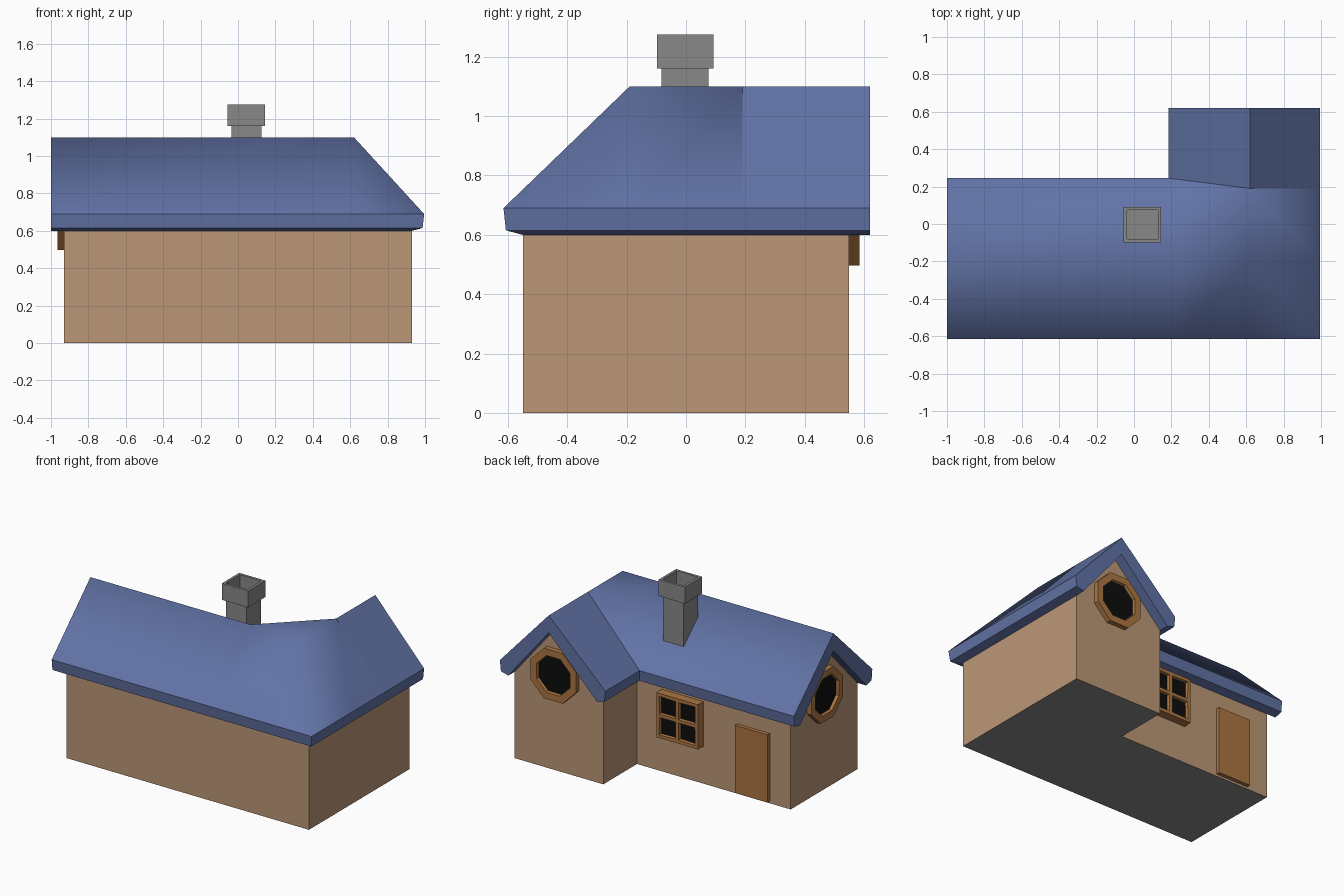
import bpy, bmesh, math
from mathutils import Matrix, Vector

cube = bpy.data.objects.get("Cube")
if cube:
    bpy.data.objects.remove(cube, do_unlink=True)


def material(name, rgb):
    m = bpy.data.materials.new(name)
    m.use_nodes = True
    m.diffuse_color = (*rgb, 1)
    m.node_tree.nodes["Principled BSDF"].inputs["Base Color"].default_value = (*rgb, 1)
    return m


TAN = material("tan_wall", (0.50, 0.31, 0.18))
BLUE = material("blue_roof", (0.12, 0.17, 0.38))
GREY = material("grey_stone", (0.25, 0.25, 0.25))
WOOD = material("brown_wood", (0.41, 0.18, 0.055))
GLASS = material("black_glass", (0.004, 0.004, 0.004))


def finish(name, bm, mats):
    bmesh.ops.recalc_face_normals(bm, faces=bm.faces)
    me = bpy.data.meshes.new(name)
    bm.to_mesh(me)
    bm.free()
    for m in mats:
        me.materials.append(m)
    ob = bpy.data.objects.new(name, me)
    bpy.context.collection.objects.link(ob)
    return ob


def sweep(rings, smooth_cols=0):
    """Join closed profiles, merging points that coincide; cap both ends."""
    bm = bmesh.new()
    cache = {}

    def face(points):
        verts = []
        for p in points:
            key = tuple(round(c, 4) for c in p)
            if key not in cache:
                cache[key] = bm.verts.new(key)
            if cache[key] not in verts:
                verts.append(cache[key])
        return bm.faces.new(verts) if len(verts) > 2 else None

    n = len(rings[0])
    for s in range(len(rings) - 1):
        a, b = rings[s], rings[s + 1]
        for i in range(n):
            j = (i + 1) % n
            f = face([a[i], a[j], b[j], b[i]])
            # the long wing and the hip are rounded, the short wing is flat
            if f and i < smooth_cols and s < len(rings) - 2:
                f.smooth = True
    face(rings[0])
    face(rings[-1])
    return bm


# L-shaped plan: outer wall, ridge and inner wall at each station
FRONT, SIDE, IN_Y, IN_X = -0.55, 0.93, 0.18, 0.25
RIDGE_X, RIDGE_Y, TURN = 0.62, -0.19, 0.19
START, MID, HIP, END = (-1, RIDGE_Y), (0.23, RIDGE_Y), (RIDGE_X, RIDGE_Y), (RIDGE_X, TURN)


def stations(x0, y1):
    corner = (IN_X, IN_Y)
    diag = (-1, 1)
    last = (RIDGE_X, y1)
    return [  # outer, outer direction, ridge, inner ridge, inner, inner direction
        ((x0, FRONT), (0, -1), (x0, RIDGE_Y), (x0, RIDGE_Y), (x0, IN_Y), (0, 1)),
        ((MID[0], FRONT), (0, -1), MID, MID, corner, diag),
        ((RIDGE_X, FRONT), (0, -1), HIP, MID, corner, diag),
        ((SIDE, FRONT), (1, -1), HIP, MID, corner, diag),
        ((SIDE, RIDGE_Y), (1, 0), HIP, MID, corner, diag),
        ((SIDE, TURN), (1, 0), END, END, corner, diag),
        ((SIDE, y1), (1, 0), last, last, (IN_X, y1), (-1, 0)),
    ]


def at(p, z, d=(0, 0), k=0):
    return (p[0] + d[0] * k, p[1] + d[1] * k, z)


# Roof with fascia and soffit
rings = [[at(o, 0.69, od, 0.065), at(r, 1.1), at(ri, 1.1), at(i, 0.69, idr, 0.065),
          at(i, 0.615, idr, 0.057), at(i, 0.6), at(ri, 0.98), at(r, 0.98),
          at(o, 0.6), at(o, 0.615, od, 0.057)]
         for o, od, r, ri, i, idr in stations(-1, 0.62)]
finish("roof", sweep(rings, 3), [BLUE])

# Walls with gable ends and a stone floor
rings = [[at(o, 0), at(o, 0.6), at(r, 0.978), at(ri, 0.978), at(i, 0.6), at(i, 0)]
         for o, od, r, ri, i, idr in stations(-SIDE, 0.55)]
walls = finish("walls", sweep(rings), [TAN, GREY])
for p in walls.data.polygons:
    p.material_index = 1 if p.normal.z < -0.9 else 0


# Chimney
def box(name, lo, hi, mat, rim=0, depth=0):
    bm = bmesh.new()
    bmesh.ops.create_cube(bm, size=1)
    lo, hi = Vector(lo), Vector(hi)
    size = hi - lo
    bmesh.ops.scale(bm, vec=size, verts=bm.verts)
    bmesh.ops.translate(bm, vec=(lo + hi) / 2, verts=bm.verts)
    if rim:
        bm.normal_update()
        top = max(bm.faces, key=lambda f: f.calc_center_median().z)
        bmesh.ops.inset_region(bm, faces=[top], thickness=rim)
        hole = bmesh.ops.extrude_face_region(bm, geom=[top])["geom"]
        bmesh.ops.delete(bm, geom=[top], context='FACES_ONLY')
        bmesh.ops.translate(bm, vec=(0, 0, -depth),
                            verts=[v for v in hole if isinstance(v, bmesh.types.BMVert)])
    return finish(name, bm, [mat])


box("chimney_stack", (-0.035, -0.083, 0.72), (0.125, 0.075, 1.162), GREY)
box("chimney_cap", (-0.055, -0.098, 1.16), (0.145, 0.092, 1.275), GREY, 0.025, 0.11)


# Doors and windows: raised panels, with recessed panes on their front
BACK = Matrix.Rotation(-math.pi / 2, 4, 'X')
LEFT_END = Matrix.Rotation(-math.pi / 2, 4, 'Y')


def panel(name, loc, turn, depth, size, shape, border, pane_border=0, sink=0.02):
    bm = bmesh.new()
    if shape == "octagon":
        bmesh.ops.create_circle(bm, cap_ends=True, segments=8, radius=size[0])
        bmesh.ops.rotate(bm, matrix=Matrix.Rotation(math.pi / 8, 3, 'Z'), verts=bm.verts)
    else:
        n = 2 if shape == "panes" else 1
        bmesh.ops.create_grid(bm, x_segments=n, y_segments=n, size=0.5)
        bmesh.ops.scale(bm, vec=(*size, 1), verts=bm.verts)
    bm.normal_update()
    for f in bm.faces:
        if f.normal.z < 0:
            f.normal_flip()
    geom = bmesh.ops.extrude_face_region(bm, geom=bm.faces[:])["geom"]
    bmesh.ops.translate(bm, vec=(0, 0, depth),
                        verts=[v for v in geom if isinstance(v, bmesh.types.BMVert)])
    front = [f for f in geom if isinstance(f, bmesh.types.BMFace)]
    bm.normal_update()
    if border:
        bmesh.ops.inset_region(bm, faces=front, thickness=border)
        if pane_border:
            bmesh.ops.inset_individual(bm, faces=front, thickness=pane_border)
        bmesh.ops.inset_individual(bm, faces=front, thickness=0.004, depth=-sink)
        for f in front:
            f.material_index = 1
    bmesh.ops.transform(bm, matrix=Matrix.Translation(loc) @ turn, verts=bm.verts)
    return finish(name, bm, [WOOD, GLASS])


panel("door", (-0.645, IN_Y, 0.25), BACK, 0.027, (0.25, 0.47), "plain", 0)
panel("square_window", (-0.1, IN_Y, 0.415), BACK, 0.06, (0.32, 0.31), "panes", 0.014, 0.016)
panel("round_window_back", (0.61, 0.55, 0.67), BACK, 0.035, (0.188,), "octagon", 0.05)
panel("round_window_end", (-SIDE, -0.17, 0.67), LEFT_END, 0.035, (0.188,), "octagon", 0.05)
